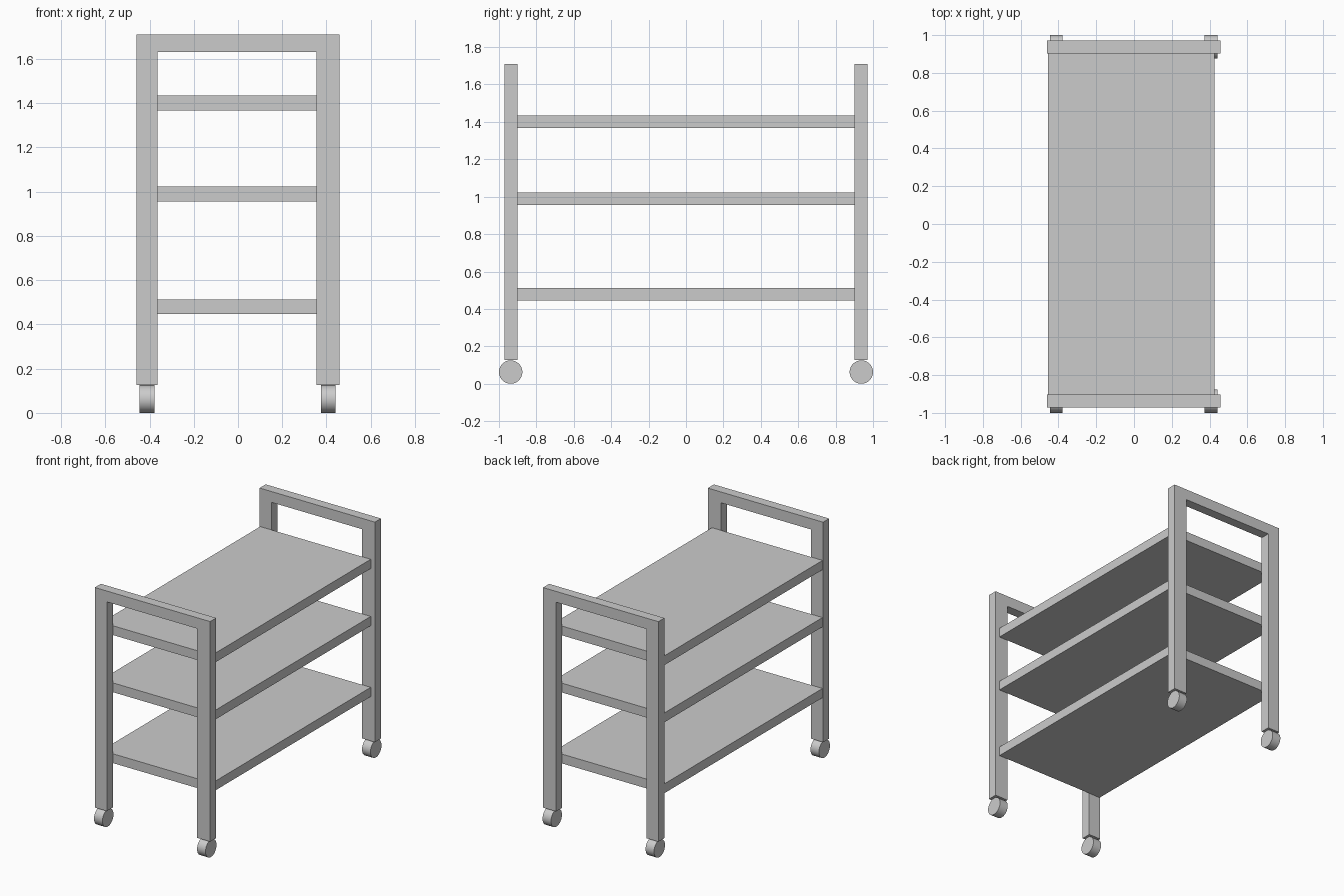
import bpy, bmesh, math
from mathutils import Matrix

if "Cube" in bpy.data.objects:
    bpy.data.objects.remove(bpy.data.objects["Cube"])


def finish(name, bm):
    bmesh.ops.recalc_face_normals(bm, faces=bm.faces)
    mesh = bpy.data.meshes.new(name)
    bm.to_mesh(mesh)
    bm.free()
    obj = bpy.data.objects.new(name, mesh)
    bpy.context.collection.objects.link(obj)
    return obj


def box(name, lo, hi):
    bm = bmesh.new()
    bmesh.ops.create_cube(bm, size=1)
    for v in bm.verts:
        v.co = [(a + b) / 2 + c * (b - a) for a, b, c in zip(lo, hi, v.co)]
    return finish(name, bm)


def end_frame(name, y0, y1):
    # Inverted U outline in x, z, extruded along y
    profile = [(-0.46, 0.127), (-0.46, 1.71), (0.458, 1.71), (0.458, 0.127),
               (0.354, 0.127), (0.354, 1.632), (-0.364, 1.632), (-0.364, 0.127)]
    bm = bmesh.new()
    face = bm.faces.new([bm.verts.new((x, y0, z)) for x, z in profile])
    ext = bmesh.ops.extrude_face_region(bm, geom=[face])
    moved = [g for g in ext["geom"] if isinstance(g, bmesh.types.BMVert)]
    bmesh.ops.translate(bm, verts=moved, vec=(0, y1 - y0, 0))
    return finish(name, bm)


def wheel(name, x, y, radius=0.0625, width=0.067):
    bm = bmesh.new()
    bmesh.ops.create_cone(bm, cap_ends=True, segments=48, radius1=radius,
                          radius2=radius, depth=width,
                          matrix=Matrix.Translation((x, y, radius))
                          @ Matrix.Rotation(math.pi / 2, 4, 'Y'))
    obj = finish(name, bm)
    bpy.ops.object.select_all(action='DESELECT')
    obj.select_set(True)
    bpy.context.view_layer.objects.active = obj
    bpy.ops.object.shade_smooth_by_angle(angle=math.radians(30))


# End frames: two legs joined by a handle bar
end_frame("front_frame", -0.971, -0.902)
end_frame("back_frame", 0.902, 0.971)

# Shelves between the frames
for level, z in (("bottom", 0.446), ("middle", 0.956), ("top", 1.367)):
    box(level + "_shelf", (-0.455, -0.902, z), (0.425, 0.902, z + 0.067))

# Castor wheels under the legs
for end, y in (("front", -0.9375), ("back", 0.9375)):
    for side, x in (("left", -0.412), ("right", 0.408)):
        wheel(f"{end}_{side}_wheel", x, y)
